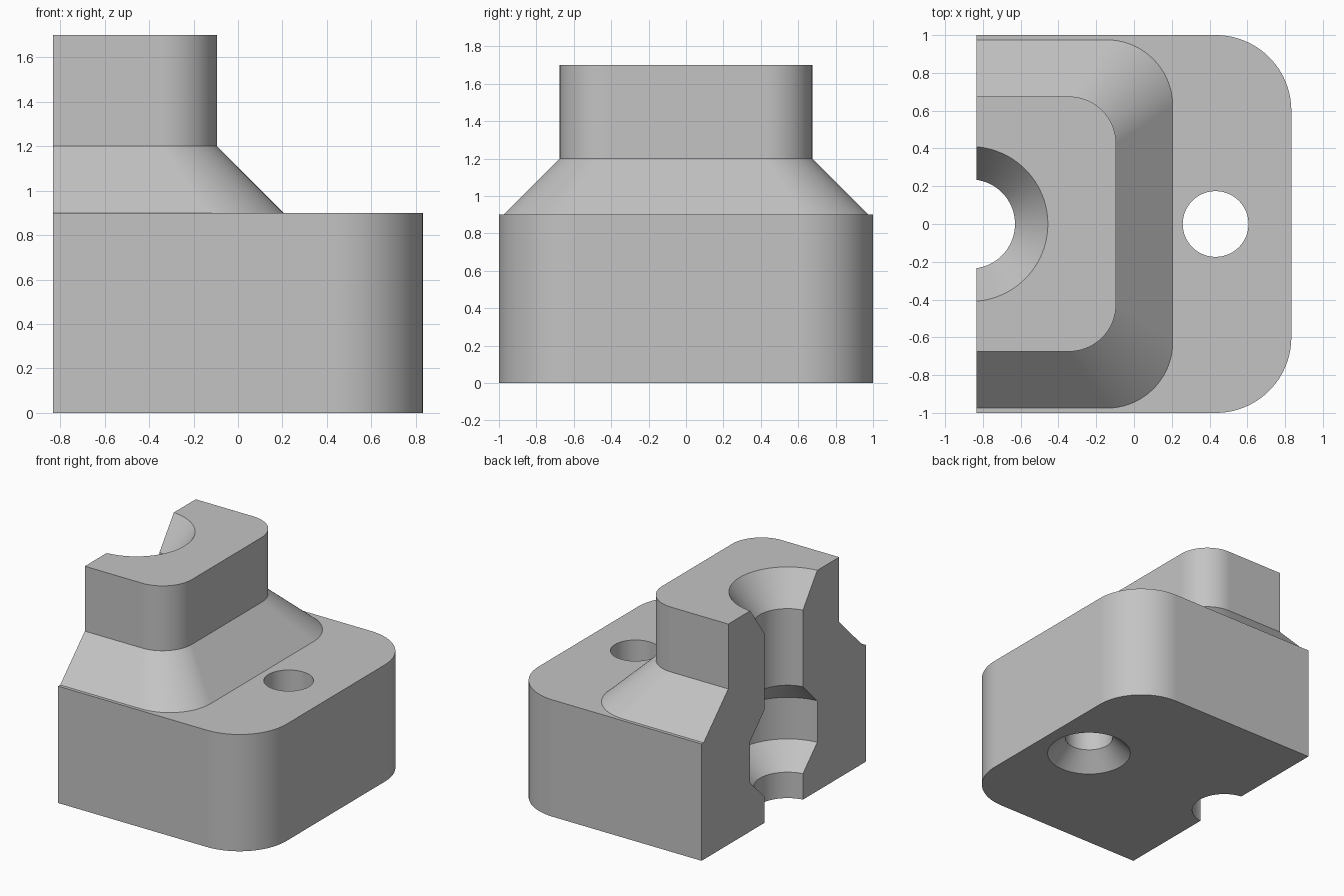
import bpy
import bmesh
from math import cos, sin, pi, radians

SEG = 24      # segments per quarter turn
CUT_X = -0.833

cube = bpy.data.objects.get("Cube")
if cube:
    bpy.data.objects.remove(cube, do_unlink=True)

grey = bpy.data.materials.new("plain grey")
grey.use_nodes = True
colour = (0.55, 0.55, 0.55, 1)
grey.diffuse_color = colour
grey.node_tree.nodes["Principled BSDF"].inputs["Base Color"].default_value = colour


def outline(x_back, x_front, half_y, r):
    """Rectangle with its two +x corners rounded, counter-clockwise."""
    pts = [(x_back, half_y), (x_back, -half_y)]
    for side, start in ((-1, -pi / 2), (1, 0)):
        for i in range(SEG + 1):
            a = start + i * pi / 2 / SEG
            pts.append((x_front - r + r * cos(a), side * (half_y - r) + r * sin(a)))
    return pts


def circle(x, r):
    n = SEG * 4
    return [(x + r * cos(2 * pi * i / n), r * sin(2 * pi * i / n)) for i in range(n)]


def loft(name, sections):
    """Closed solid through (height, outline) sections, bottom to top."""
    bm = bmesh.new()
    rings = [[bm.verts.new((x, y, z)) for x, y in pts] for z, pts in sections]
    bm.faces.new(rings[0][::-1])
    bm.faces.new(rings[-1])
    for low, high in zip(rings, rings[1:]):
        for i in range(len(low)):
            j = (i + 1) % len(low)
            bm.faces.new((low[i], low[j], high[j], high[i]))
    bmesh.ops.recalc_face_normals(bm, faces=bm.faces)
    mesh = bpy.data.meshes.new(name)
    bm.to_mesh(mesh)
    bm.free()
    mesh.materials.append(grey)
    obj = bpy.data.objects.new(name, mesh)
    bpy.context.collection.objects.link(obj)
    return obj


# Block, sloped shoulder and tower, overshooting the flat cut side
base = outline(-1.4, 0.833, 1.0, 0.4)
tower = outline(-1.3, -0.095, 0.675, 0.25)
body = loft("stepped_block", [
    (0, base), (0.9, base),
    (0.9, outline(-1.3, 0.205, 0.975, 0.35)),
    (1.2, tower), (1.7, tower),
])

# Stepped bore, countersunk screw hole and the half-space removed at the cut
bore_profile = [(-0.1, 0.236), (0.2, 0.236), (0.375, 0.41), (0.695, 0.41),
                (0.87, 0.236), (1.46, 0.236), (1.7, 0.41), (1.8, 0.483)]
hole_profile = [(-0.1, 0.404), (0.13, 0.174), (1.0, 0.174)]
slab = [(-2, -2), (CUT_X, -2), (CUT_X, 2), (-2, 2)]
cutters = [
    loft("bore_cutter", [(z, circle(-0.866, r)) for z, r in bore_profile]),
    loft("screw_hole_cutter", [(z, circle(0.432, r)) for z, r in hole_profile]),
    loft("side_cutter", [(-1, slab), (3, slab)]),
]

bpy.ops.object.select_all(action="DESELECT")
bpy.context.view_layer.objects.active = body
body.select_set(True)
for cutter in cutters:
    cutter.hide_render = True
    mod = body.modifiers.new(cutter.name, "BOOLEAN")
    mod.operation = "DIFFERENCE"
    mod.solver = "EXACT"
    mod.object = cutter
    bpy.ops.object.modifier_apply(modifier=mod.name)
    bpy.data.objects.remove(cutter, do_unlink=True)

# Smooth rounds with crisp edges and flat planes
bpy.ops.object.shade_smooth_by_angle(angle=radians(25))
weighted = body.modifiers.new("flat planes", "WEIGHTED_NORMAL")
weighted.keep_sharp = True
